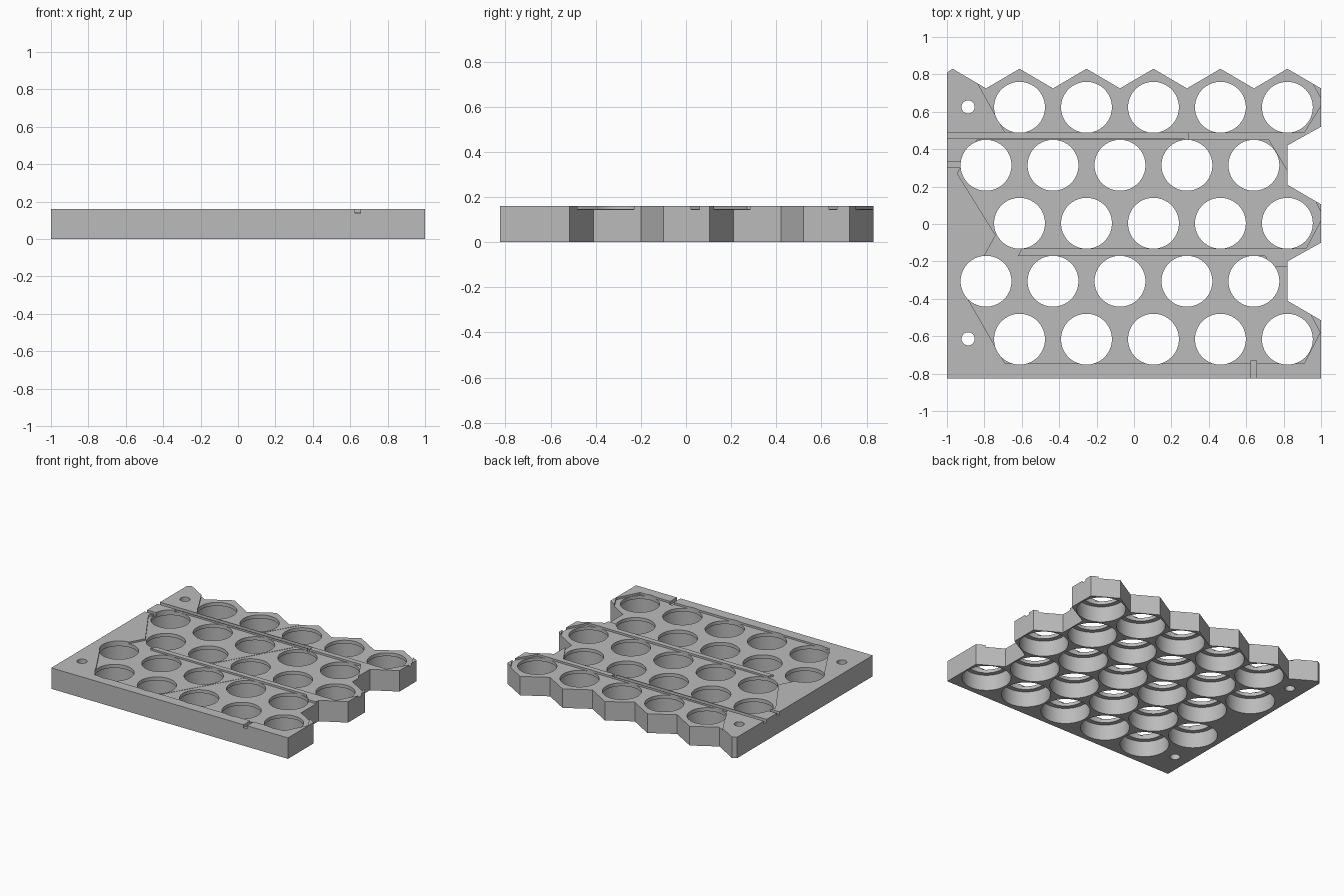
import bpy, bmesh, math

cube = bpy.data.objects.get("Cube")
if cube:
    bpy.data.objects.remove(cube, do_unlink=True)

HEIGHT = 0.16
PITCH = 0.358
ROW = 0.31
LEDGE = 0.12

grey = bpy.data.materials.new("light grey plastic")
grey.use_nodes = True
grey.diffuse_color = (0.5, 0.5, 0.5, 1)
grey.node_tree.nodes["Principled BSDF"].inputs["Base Color"].default_value = (0.5, 0.5, 0.5, 1)


def make_object(name, bm):
    bmesh.ops.recalc_face_normals(bm, faces=bm.faces)
    mesh = bpy.data.meshes.new(name)
    bm.to_mesh(mesh)
    bm.free()
    mesh.materials.append(grey)
    obj = bpy.data.objects.new(name, mesh)
    bpy.context.collection.objects.link(obj)
    return obj


def prism(name, outline, low, high):
    bm = bmesh.new()
    face = bm.faces.new([bm.verts.new((x, y, low)) for x, y in outline])
    top = bmesh.ops.extrude_face_region(bm, geom=[face])["geom"]
    bmesh.ops.translate(bm, vec=(0, 0, high - low),
                        verts=[v for v in top if isinstance(v, bmesh.types.BMVert)])
    return make_object(name, bm)


def rect(x0, x1, y0, y1):
    return [(x0, y0), (x1, y0), (x1, y1), (x0, y1)]


def lathe(bm, x, y, profile, sides):
    # Closed stepped cylinder from (radius, height) pairs
    rings = [[bm.verts.new((x + r * math.cos(2 * math.pi * i / sides),
                            y + r * math.sin(2 * math.pi * i / sides), z))
              for i in range(sides)] for r, z in profile]
    for a, b in zip(rings, rings[1:]):
        for i in range(sides):
            j = (i + 1) % sides
            bm.faces.new((a[i], a[j], b[j], b[i]))
    bm.faces.new(rings[0][::-1])
    bm.faces.new(rings[-1])


def cut(target, cutter):
    cutter.hide_render = True
    mod = target.modifiers.new("cut", "BOOLEAN")
    mod.operation = "DIFFERENCE"
    mod.solver = "EXACT"
    mod.object = cutter
    bpy.context.view_layer.objects.active = target
    bpy.ops.object.modifier_apply(modifier=mod.name)
    bpy.data.objects.remove(cutter, do_unlink=True)


# Plate outline: straight front and left, honeycomb edge at back and right
outline = [(-1, -0.825), (-1, 0.81), (-0.97, 0.83)]
for i in range(5):
    peak = -0.612 + i * PITCH
    outline += [(peak - PITCH / 2, 0.725), (peak, 0.83)]
outline += [(1, 0.725), (1, 0.52), (0.82, 0.42), (0.82, 0.21), (1, 0.105),
            (1, -0.1), (0.82, -0.2), (0.82, -0.41), (1, -0.515), (1, -0.825)]
plate = prism("cell_holder_plate", outline, 0, HEIGHT)

# Shallow strip pockets on the top, one per group of cells
left_pockets = [
    [(-0.89, 0.85), (0.055, 0.85), (-0.155, 0.49), (-0.69, 0.49)],
    [(0.18, 0.45), (-0.84, 0.45), (-0.945, 0.27), (-0.74, -0.06), (-0.80, -0.17),
     (-0.90, -0.38), (-0.69, -0.745), (-0.155, -0.745), (0.18, -0.17),
     (-0.62, -0.17), (-0.60, -0.13), (-0.155, -0.13)],
]
right_pockets = [
    [(0.05, 0.85), (0.90, 0.85), (1.01, 0.65), (0.91, 0.49), (-0.16, 0.49)],
    [(0.175, 0.45), (0.72, 0.45), (0.84, 0.25), (0.93, 0.2), (1.01, 0.04),
     (0.92, -0.13), (-0.16, -0.13)],
    [(0.175, -0.17), (0.70, -0.17), (0.735, -0.23), (0.90, -0.23), (0.91, -0.42),
     (0.995, -0.58), (0.91, -0.745), (-0.16, -0.745)],
]
for depth, group in ((0.013, left_pockets), (0.015, right_pockets)):
    for shape in group:
        cut(plate, prism("pocket_cutter", shape, HEIGHT - depth, HEIGHT + 0.1))

# Wire channels leading to the edges
for shape in (rect(-1.05, 0.29, 0.456, 0.488), rect(0.625, 0.655, -0.9, -0.73),
              rect(-1.05, -0.9, 0.302, 0.332), rect(0.27, 0.29, 0.44, 0.47)):
    cut(plate, prism("channel_cutter", shape, HEIGHT - 0.024, HEIGHT + 0.1))

# Cell seats: wide from below, narrower opening through the top
bm = bmesh.new()
for row in range(-2, 3):
    start = -0.612 if row % 2 == 0 else -0.612 - PITCH / 2
    for i in range(5):
        lathe(bm, start + i * PITCH, row * ROW + 0.004,
              [(0.17, -0.1), (0.17, LEDGE), (0.136, LEDGE), (0.136, 0.3)], 64)

# Screw holes in the left corners
for y in (-0.614, 0.626):
    lathe(bm, -0.887, y, [(0.035, -0.1), (0.035, 0.3)], 32)
cut(plate, make_object("hole_cutter", bm))

# Smooth round walls with crisp edges
bpy.ops.object.select_all(action="DESELECT")
plate.select_set(True)
bpy.context.view_layer.objects.active = plate
bpy.ops.object.shade_smooth_by_angle(angle=math.radians(25))
